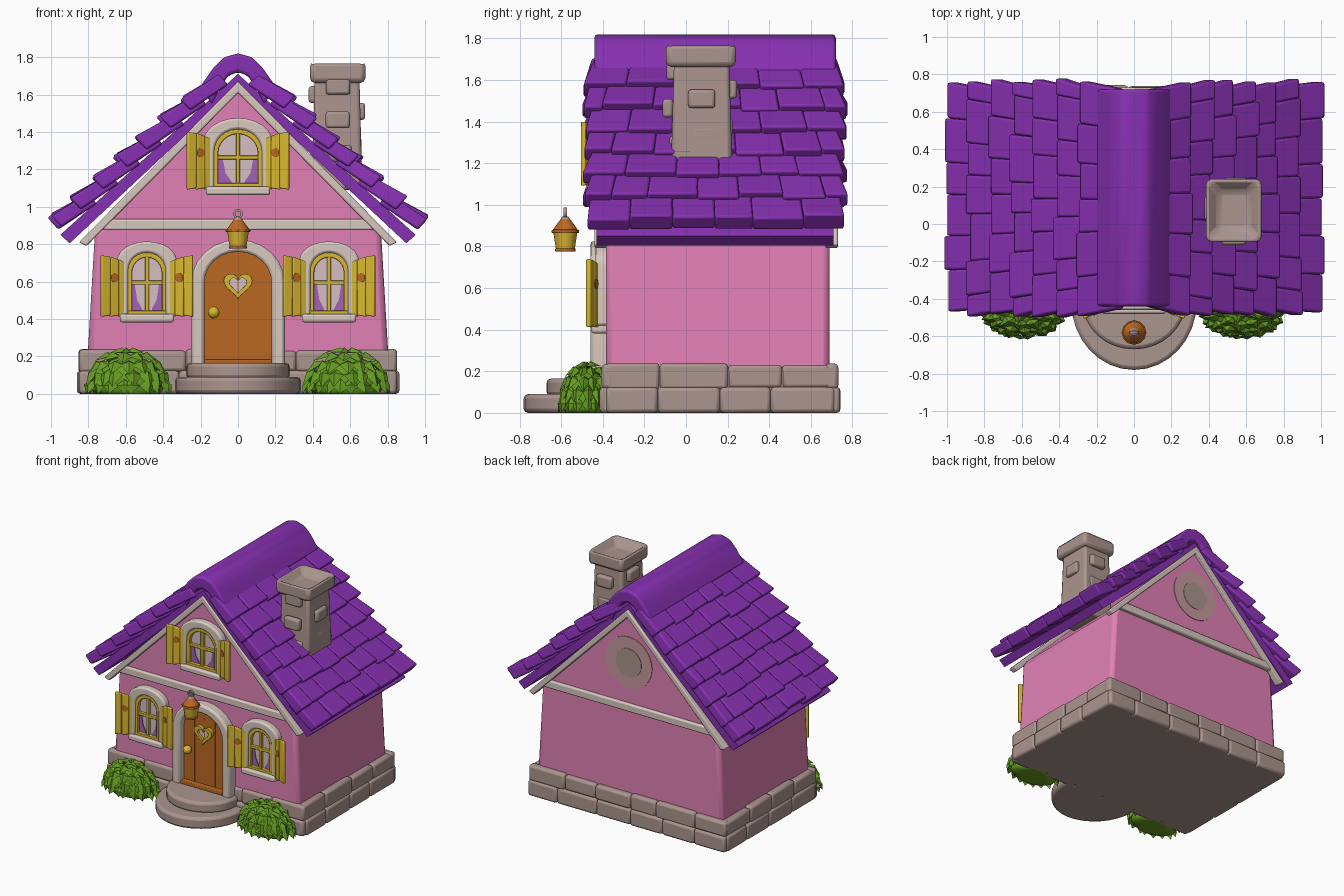
import bpy, bmesh, math, random
from mathutils import Vector, Matrix, Euler

random.seed(4)
if "Cube" in bpy.data.objects:
    bpy.data.objects.remove(bpy.data.objects["Cube"])


def mat(name, *rgb):
    m = bpy.data.materials.new(name)
    m.use_nodes = True
    m.diffuse_color = (*rgb, 1)
    m.node_tree.nodes["Principled BSDF"].inputs["Base Color"].default_value = (*rgb, 1)
    return m


PURPLE = mat("purple shingle", .24, .03, .44)
PINK = mat("pink plaster", .75, .22, .46)
STONE = mat("brown stone", .41, .30, .27)
CREAM = mat("cream trim", .68, .58, .52)
ORANGE = mat("orange wood", .50, .14, .015)
YELLOW = mat("yellow paint", .70, .48, .03)
GREEN = mat("leaf green", .13, .33, .015)
GLASS = mat("pale glass", .66, .52, .54)
CURTAIN = mat("violet curtain", .36, .12, .47)
MUTED = mat("dusty pink", .56, .32, .34)


def rnd(a):
    return random.uniform(-a, a)


def finish(name, bm, material, bevel=0, segs=2):
    bmesh.ops.recalc_face_normals(bm, faces=bm.faces[:])
    me = bpy.data.meshes.new(name)
    bm.to_mesh(me)
    bm.free()
    me.materials.append(material)
    ob = bpy.data.objects.new(name, me)
    bpy.context.collection.objects.link(ob)
    bpy.ops.object.select_all(action='DESELECT')
    ob.select_set(True)
    bpy.context.view_layer.objects.active = ob
    bpy.ops.object.shade_smooth_by_angle(angle=math.radians(40))
    if bevel:
        b = ob.modifiers.new("bevel", 'BEVEL')
        b.width, b.segments, b.limit_method = bevel, segs, 'ANGLE'
    return ob


def prism(name, pts, a, b, material, bevel=0, up=False):
    """Extrude an outline along y, or along z when up is set."""
    bm = bmesh.new()
    put = (lambda p, d: (p[0], p[1], d)) if up else (lambda p, d: (p[0], d, p[1]))
    f = bm.faces.new([bm.verts.new(put(p, a)) for p in pts])
    r = bmesh.ops.extrude_face_region(bm, geom=[f])
    move = Vector((0, 0, b - a)) if up else Vector((0, b - a, 0))
    bmesh.ops.translate(bm, verts=[v for v in r["geom"] if isinstance(v, bmesh.types.BMVert)], vec=move)
    return finish(name, bm, material, bevel)


def band(name, outer, inner, a, b, material, closed=False, bevel=0):
    """Solid strip between two matching outlines, extruded along y."""
    bm = bmesh.new()
    rows = [[bm.verts.new((x, y, z)) for x, y, z in
             ((o[0], a, o[1]), (i[0], a, i[1]), (i[0], b, i[1]), (o[0], b, o[1]))]
            for o, i in zip(outer, inner)]
    pairs = list(zip(rows, rows[1:] + rows[:1]))
    for p, q in pairs if closed else pairs[:-1]:
        for k in range(4):
            bm.faces.new((p[k], p[k - 1], q[k - 1], q[k]))
    if not closed:
        bm.faces.new(rows[0])
        bm.faces.new(rows[-1])
    return finish(name, bm, material, bevel)


def add_box(bm, c, size, taper=1, rot=(0, 0, 0)):
    m = Matrix.Translation(c) @ Euler(rot).to_matrix().to_4x4() @ Matrix.Diagonal((*size, 1))
    vs = bmesh.ops.create_cube(bm, size=1)["verts"]
    for v in vs:
        if v.co.z > 0:
            v.co.x *= taper
            v.co.y *= taper
        v.co = m @ v.co
    return vs


def box(name, c, size, material, bevel=0, taper=1):
    bm = bmesh.new()
    add_box(bm, c, size, taper)
    return finish(name, bm, material, bevel)


def arch(cx, hw, z0, top, rise=None, n=12):
    rise = rise or hw
    return ([(cx - hw, z0)] +
            [(cx - hw * math.cos(t * math.pi / n), top - rise + rise * math.sin(t * math.pi / n))
             for t in range(n + 1)] + [(cx + hw, z0)])


def cone(name, c, r1, r2, h, material, segs=16, bevel=0):
    bm = bmesh.new()
    bmesh.ops.create_cone(bm, cap_ends=True, segments=segs, radius1=r1, radius2=r2, depth=h,
                          matrix=Matrix.Translation(c))
    return finish(name, bm, material, bevel)


# Walls and gable
prism("walls", [(-.81, .1), (-.765, .86), (0, 1.6), (.765, .86), (.81, .1)], -.385, .69, PINK, .03)
prism("gable", [(-.72, .9), (0, 1.62), (.72, .9)], -.41, .70, PINK)
for tag, y0, y1 in (("front", -.44, -.38), ("back", .67, .73)):
    band(tag + "_rake_trim", [(-.85, .81), (0, 1.67), (.85, .81)],
         [(-.81, .79), (0, 1.61), (.81, .79)], y0, y1, CREAM, bevel=.008)
    box(tag + "_beam", (0, (y0 + y1) / 2, .905), (1.46, .05, .06), CREAM, .01)

# Round vent plates on the rear gable
for name, r, d, m in (("rear_disc", .2, .705, MUTED), ("rear_disc_centre", .11, .709, STONE)):
    prism(name, [(r * math.cos(t * .2618), 1.25 + r * math.sin(t * .2618)) for t in range(24)], .69, d, m)

# Foundation: solid core with uneven stones around it
box("foundation_core", (0, .165, .11), (1.68, 1.09, .22), STONE, .02)
bm = bmesh.new()
for level, (z, h, out) in enumerate(((.062, .124, .01), (.175, .12, 0))):
    for side in range(4):
        along_x = side < 2
        half, mid = (.85, 0) if along_x else (.55, .165)
        n = 6 if along_x else 4
        cuts = [-half + 2 * half * k / n + (rnd(.04) if 0 < k < n else 0) for k in range(n + 1)]
        for u, v in zip(cuts, cuts[1:]):
            face = ((-.375, .70) if along_x else (-.82, .82))[side % 2]
            w, t = v - u, .06 + out * 2 + rnd(.008)
            pos, size = (u + v) / 2 + mid, (w, t, h + (rnd(.012) if level else 0))
            c = (pos, face, z) if along_x else (face, pos, z)
            add_box(bm, c, size if along_x else (t, w, size[2]))
finish("foundation_stones", bm, STONE, .018)

# Roof deck, ridge cap and overlapping shingle courses
prism("roof_deck", [(-.95, .85), (0, 1.71), (.95, .85), (.9, .805), (0, 1.645), (-.9, .805)], -.43, .71, PURPLE)
ridge = [(.2, 1.645), (.13, 1.745), (.075, 1.80), (0, 1.82)]
band("ridge_cap", [(-x, z) for x, z in ridge[:3]] + ridge[::-1],
     [(-x * .7, z - .1) for x, z in ridge[:3]] + [(x * .7, z - .1) for x, z in ridge[::-1]],
     -.44, .72, PURPLE, bevel=.015)
bm = bmesh.new()
ROWS, TILES = 7, 6
for sx in (-1, 1):
    for i in range(ROWS):
        s0 = .07 + i * .158
        last = i == ROWS - 1
        cuts = [0] + [(k + .5 * (i % 2) + rnd(.12)) / TILES for k in range(1 - i % 2, TILES) if k or i % 2] + [1]
        for u, v in zip(cuts, cuts[1:]):
            lift, s1 = rnd(.012), s0 + .235 + rnd(.014)
            quad = []
            for s, n0, n1, ya, yb in ((s0, .0, .075, -.45, .725),
                                      (s1, .035, .122 + lift, -.465 if last else -.49, .75 if last else .77)):
                for f in (u, v):
                    y = ya + (yb - ya) * f + (rnd(.012) if f in (0, 1) else 0)
                    for nn in (n0, n1):
                        quad.append(bm.verts.new((sx * (.741 * s + .671 * nn), y, 1.70 - .671 * s + .741 * nn)))
            for idx in ((0, 1, 3, 2), (4, 6, 7, 5), (0, 4, 5, 1), (2, 3, 7, 6), (1, 5, 7, 3), (0, 2, 6, 4)):
                bm.faces.new([quad[k] for k in idx])
finish("roof_shingles", bm, PURPLE, .012)

# Chimney with raised stones and a hollow cap
box("chimney_shaft", (.53, .075, 1.4), (.27, .30, .62), STONE, .02, .88)
bm = bmesh.new()
for k in range(10):
    z, side = 1.24 + k * .045, k % 4
    c = [(.41, .06), (.53, -.06), (.65, .09), (.53, .21)][side]
    add_box(bm, (c[0] + rnd(.02), c[1] + rnd(.03), z), (.05, .13, .09) if side % 2 == 0 else (.13, .05, .09))
finish("chimney_stones", bm, STONE, .015)
bm = bmesh.new()
add_box(bm, (.533, .072, 1.72), (.295, .335, .115))
bm.faces.ensure_lookup_table()
top = max(bm.faces, key=lambda f: f.calc_center_median().z)
bmesh.ops.inset_individual(bm, faces=[top], thickness=.10)
bmesh.ops.translate(bm, verts=top.verts[:], vec=(0, 0, -.07))
finish("chimney_cap", bm, STONE, .025)


# Windows with frame, curtains, bars, sill and open shutters
def window(tag, cx, z0, top, hw, y):
    h = top - z0
    prism(tag + "_glass", arch(cx, hw, z0, top, hw * .9), y - .012, y + .03, GLASS)
    band(tag + "_surround", arch(cx, hw + .055, z0, top + .06, hw), arch(cx, hw - .005, z0, top, hw * .9),
         y - .05, y + .02, CREAM, bevel=.012)
    band(tag + "_frame", arch(cx, hw, z0, top, hw * .9), arch(cx, hw - .025, z0, top - .025, hw * .8),
         y - .04, y, YELLOW, bevel=.005)
    box(tag + "_upright_bar", (cx, y - .025, z0 + h / 2), (.022, .025, h - .02), YELLOW, .004)
    box(tag + "_cross_bar", (cx, y - .025, z0 + h * .52), (hw * 2, .025, .022), YELLOW, .004)
    box(tag + "_bottom_rail", (cx, y - .025, z0 + .012), (hw * 2, .035, .028), YELLOW, .004)
    box(tag + "_sill", (cx, y - .025, z0 - .015), (hw * 2 + .08, .09, .045), CREAM, .012)
    for s, side in ((1, "left"), (-1, "right")):
        prism(f"{tag}_{side}_curtain", [(cx + s * hw * a, z0 + h * b) for a, b in
              ((.9, 0), (.9, .62), (.62, .5), (.5, .25), (.25, .1), (.3, 0))], y - .018, y - .01, CURTAIN)
        # Shutter leaf rises towards its free edge, in three planks
        for k in range(3):
            a, b = k * .05, k * .05 + .051
            ztop = lambda q: top - .06 + .045 * math.sin(min(1, q / .15) * math.pi / 2)
            leaf = prism(f"{tag}_{side}_shutter_plank_{k + 1}",
                         [(s * a, z0), (s * b, z0 - .008), (s * b, ztop(b)), (s * a, ztop(a))],
                         -.012, .012, YELLOW, .006)
            leaf.location = (cx + s * hw, y - .03, 0)
            leaf.rotation_euler.z = -s * .38
        hole = prism(f"{tag}_{side}_shutter_hole", [(s * .077 + .022 * math.cos(t * .63), z0 + h * .6 +
                     .025 * math.sin(t * .63)) for t in range(10)], -.015, .015, ORANGE)
        hole.location, hole.rotation_euler.z = (cx + s * hw, y - .03, 0), -s * .38


window("left_window", .487, .42, .755, .105, -.385)
window("right_window", -.487, .42, .755, .105, -.385)
window("gable_window", 0, 1.10, 1.415, .132, -.41)

# Door
prism("door", arch(0, .185, .16, .765, .17), -.41, -.36, ORANGE)
band("door_surround", arch(0, .25, .15, .825, .23), arch(0, .18, .15, .76, .165), -.46, -.36, CREAM, bevel=.015)
for x in (-.09, 0, .09):
    box("door_plank_ridge", (x, -.411, .44), (.008, .008, .52), ORANGE)
box("door_threshold", (0, -.43, .175), (.36, .05, .025), ORANGE, .005)


def heart(r):
    return [(r * math.sin(t) ** 3, .585 + r / 16 * (13 * math.cos(t) - 5 * math.cos(2 * t) - 2 * math.cos(3 * t)
             - math.cos(4 * t))) for t in (k * math.pi / 16 for k in range(32))]


prism("heart_pane", heart(.055), -.415, -.40, GLASS)
band("heart_frame", heart(.077), heart(.046), -.435, -.40, YELLOW, closed=True, bevel=.005)
bm = bmesh.new()
bmesh.ops.create_uvsphere(bm, u_segments=14, v_segments=8, radius=.032, matrix=Matrix.Translation((-.13, -.44, .435)))
finish("door_knob", bm, YELLOW)

# Rounded steps
for name, rx, ry, z0, z1 in (("lower_step", .335, .36, 0, .09), ("upper_step", .275, .25, .08, .165)):
    pts = [(rx * math.cos(t * math.pi / 16), -.42 - ry * math.sin(t * math.pi / 16)) for t in range(17)]
    prism(name, pts + [(-rx, -.37), (rx, -.37)], z0, z1, STONE, .02, up=True)

# Hanging lantern
LY = -.58
cone("lantern_bucket", (0, LY, .825), .044, .058, .09, YELLOW, 12, .006)
cone("lantern_rim", (0, LY, .872), .066, .066, .016, ORANGE, 12, .005)
cone("lantern_foot", (0, LY, .783), .05, .05, .014, ORANGE, 12, .004)
cone("lantern_roof", (0, LY, .905), .062, .022, .055, ORANGE, 12, .006)
cone("lantern_finial", (0, LY, .937), .024, .014, .016, STONE, 12)
circle = [(math.cos(t * .3927), math.sin(t * .3927)) for t in range(16)]
band("lantern_ring", [(.026 * x, .962 + .026 * z) for x, z in circle],
     [(.014 * x, .962 + .014 * z) for x, z in circle], LY - .008, LY + .008, STONE, closed=True)

# Bushes: rounded core covered in rows of pointed leaves
for tag, cx in (("left", .58), ("right", -.59)):
    bm = bmesh.new()

    def spot(e, t, s):
        e, t = math.radians(e), math.radians(t)
        return Vector((cx + .205 * s * math.cos(e) * math.cos(t), -.475 + .125 * s * math.cos(e) * math.sin(t),
                       max(0, .02 + .2 * s * math.sin(e))))

    bmesh.ops.create_icosphere(bm, subdivisions=2, radius=1)
    for v in bm.verts:
        v.co = (cx + v.co.x * .2, -.475 + v.co.y * .12, max(0, .02 + v.co.z * .19))
    for e, count in ((92, 5), (72, 9), (52, 14), (34, 17), (17, 18)):
        for k in range(count):
            t = 360 * (k + .5 * (e % 4 == 0)) / count + rnd(5)
            w = 230 / count
            root, tip = spot(e, t, 1), spot(e - 30, t, 1.13 + rnd(.05))
            l, r, mid = spot(e - 11, t - w, 1.03), spot(e - 11, t + w, 1.03), spot(e - 10, t, 1.15)
            root, tip, l, r, mid = [bm.verts.new(p) for p in (root, tip, l, r, mid)]
            for f in ((root, l, mid), (root, mid, r), (l, tip, mid), (mid, tip, r), (root, r, tip, l)):
                bm.faces.new(f)
    finish(tag + "_bush", bm, GREEN)
